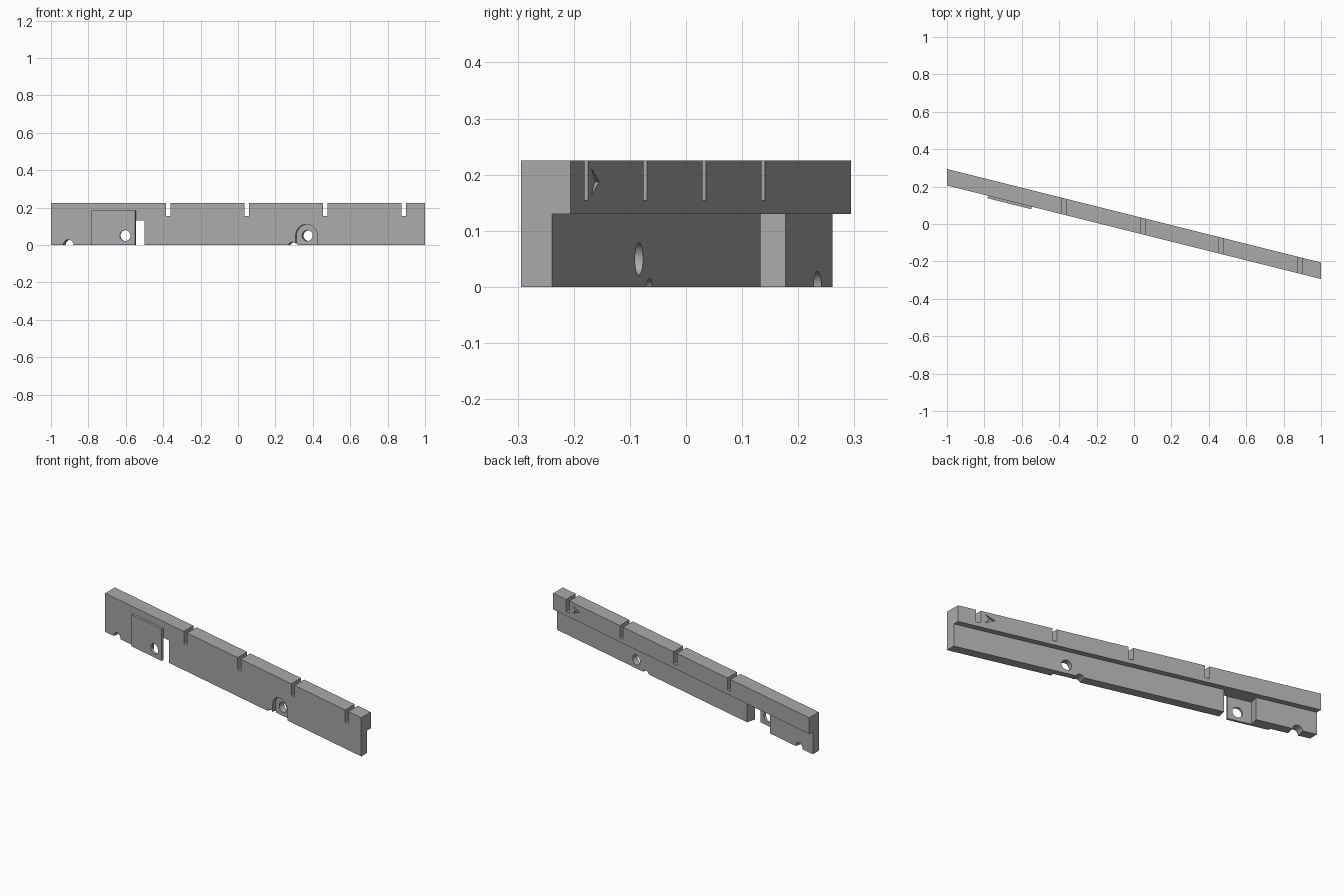
import bpy, bmesh, math
from mathutils import Matrix

if "Cube" in bpy.data.objects:
    bpy.data.objects.remove(bpy.data.objects["Cube"])

SLOPE = 0.25
ANGLE = -math.atan(SLOPE)
FRONT, STEP, BACK = -0.044, 0.011, 0.044    # y of the bar faces at x = 0
HEIGHT, LEDGE = 0.225, 0.13

grey = bpy.data.materials.new("plain grey")
grey.use_nodes = True
colour = (0.4, 0.4, 0.4, 1)
grey.diffuse_color = colour
grey.node_tree.nodes["Principled BSDF"].inputs["Base Color"].default_value = colour


def extrude(name, ring, offset, matrix=Matrix()):
    """Solid made by sweeping a closed ring along an offset."""
    bm = bmesh.new()
    face = bm.faces.new([bm.verts.new(p) for p in ring])
    swept = bmesh.ops.extrude_face_region(bm, geom=[face])
    verts = [g for g in swept["geom"] if isinstance(g, bmesh.types.BMVert)]
    bmesh.ops.translate(bm, verts=verts, vec=offset)
    bmesh.ops.recalc_face_normals(bm, faces=bm.faces)
    bm.transform(matrix)
    mesh = bpy.data.meshes.new(name)
    bm.to_mesh(mesh)
    bm.free()
    mesh.materials.append(grey)
    obj = bpy.data.objects.new(name, mesh)
    bpy.context.collection.objects.link(obj)
    return obj


def along(x, y=FRONT):
    """Distance along the slanted bar of the point seen at x on face y."""
    return x * math.cos(ANGLE) + (y - SLOPE * x) * math.sin(ANGLE)


def depth(y):
    return y * math.cos(ANGLE)


def square_on(name, outline, start, end):
    """Prism of (distance, height) points, square to the bar's long faces."""
    return extrude(name, [(u, start, z) for u, z in outline],
                   (0, end - start, 0), Matrix.Rotation(ANGLE, 4, "Z"))


def box(x0, x1, z0, z1):
    a, b = along(x0), along(x1)
    return [(a, z0), (b, z0), (b, z1), (a, z1)]


def arc(x, z, r, start=0, sweep=360, n=32):
    turns = [math.radians(start + sweep * i / n) for i in range(n + (sweep < 360))]
    return [(along(x) + r * math.cos(t), z + r * math.sin(t)) for t in turns]


def cut(target, cutter):
    cutter.hide_render = True
    mod = target.modifiers.new("cut", "BOOLEAN")
    mod.operation, mod.solver, mod.object = "DIFFERENCE", "EXACT", cutter
    bpy.context.view_layer.objects.active = target
    bpy.ops.object.modifier_apply(modifier=mod.name)
    bpy.data.objects.remove(cutter)


# Stepped bar with ends and top slots running straight front to back
section = [(FRONT, 0), (STEP, 0), (STEP, LEDGE), (BACK, LEDGE), (BACK, HEIGHT), (FRONT, HEIGHT)]
bar = extrude("stepped_bar", [(-1, y + SLOPE, z) for y, z in section], (2, -2 * SLOPE, 0))
for i in range(4):
    x = -0.373 + 0.42 * i
    slot = [(x + s * 0.0125, -1, z) for s, z in ((-1, 0.155), (1, 0.155), (1, 0.3), (-1, 0.3))]
    cut(bar, extrude("slot_cutter", slot, (0, 2, 0)))

# Opening behind the plate, bolt hole and notches in the lower edge
cut(bar, square_on("opening_cutter", box(-0.678, -0.5, -0.1, LEDGE), -0.1, 0.1))
for x, z, r in ((0.366, 0.05, 0.029), (-0.907, 0, 0.028), (0.291, -0.012, 0.027)):
    cut(bar, square_on("hole_cutter", arc(x, z, r), -0.1, 0.1))

# Arched recess around the bolt hole
arch = arc(0.366, 0.05, 0.06, 0, 180)
arch += [(arch[-1][0], -0.1), (arch[0][0], -0.1)]
cut(bar, square_on("recess_cutter", arch, -0.1, depth(FRONT) + 0.02))

# Arrow engraved in the upper back face
tip, tail, inner = (along(x, BACK) for x in (0.795, 0.85, 0.825))
arrow = [(tip, 0.187), (tail, 0.211), (inner, 0.187), (tail, 0.163)]
cut(bar, square_on("arrow_cutter", arrow, depth(BACK) - 0.012, 0.1))

# Thin front plate with its own hole
plate = square_on("front_plate", box(-0.78, -0.546, 0, 0.185), depth(FRONT) - 0.014, depth(FRONT))
cut(plate, square_on("hole_cutter", arc(-0.6, 0.05, 0.029), -0.1, 0.1))

for obj in (bar, plate):
    bpy.ops.object.select_all(action="DESELECT")
    obj.select_set(True)
    bpy.context.view_layer.objects.active = obj
    bpy.ops.object.shade_smooth_by_angle(angle=math.radians(30))
